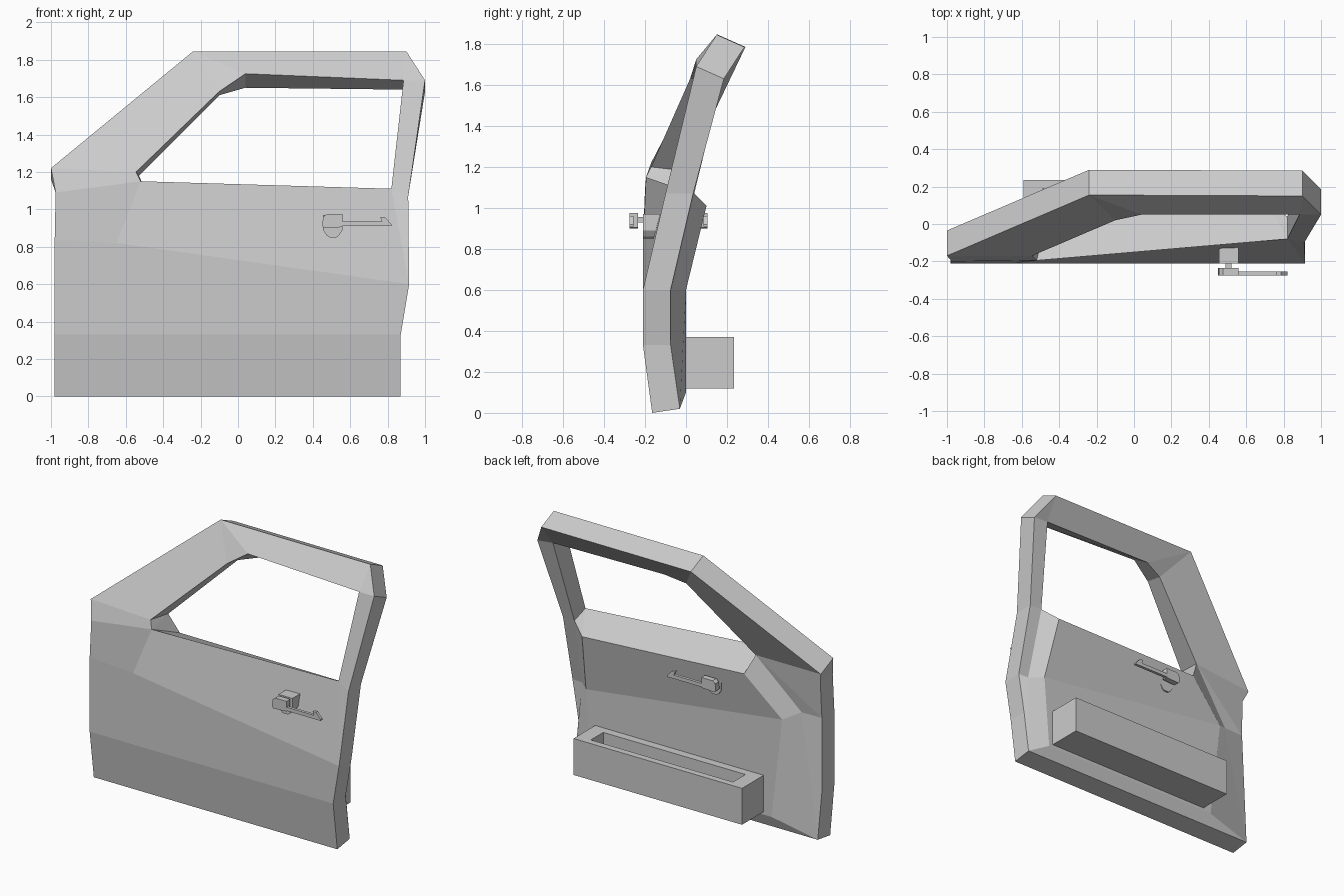
import bpy, bmesh
from mathutils import Vector

if "Cube" in bpy.data.objects:
    bpy.data.objects.remove(bpy.data.objects["Cube"])


def make_object(name, verts, faces):
    mesh = bpy.data.meshes.new(name)
    mesh.from_pydata([tuple(v) for v in verts], [], faces)
    bm = bmesh.new()
    bm.from_mesh(mesh)
    bmesh.ops.recalc_face_normals(bm, faces=bm.faces)
    bm.to_mesh(mesh)
    bm.free()
    obj = bpy.data.objects.new(name, mesh)
    bpy.context.collection.objects.link(obj)
    return obj


def prism(name, profile, y0, y1):
    """Extrude an (x, z) profile from y0 to y1."""
    n = len(profile)
    verts = [(x, y, z) for y in (y0, y1) for x, z in profile]
    faces = [list(range(n)), list(range(n, 2 * n))]
    faces += [(i, (i + 1) % n, n + (i + 1) % n, n + i) for i in range(n)]
    return make_object(name, verts, faces)


# Door shell: named loops joined by faces
# O = outer skin outline, anticlockwise from the bottom front corner
outer = [(-.98, -.165, 0), (.87, -.165, 0), (.87, -.21, .33), (.915, -.21, .6),
         (.91, -.10, 1.07), (1, .05, 1.69), (.9, .15, 1.845), (-.24, .155, 1.845),
         (-1, -.17, 1.22), (-.975, -.2, 1.09), (-.98, -.21, .84), (-.98, -.21, .33)]
# I = the same outline pushed back through the door thickness
inner = []
for i, p in enumerate(outer):
    drop = -.06 if 4 < i < 9 else (.02 if i < 2 else 0)
    inner.append(Vector(p) + Vector((0, .135, drop)))
# W = window edge outside, V = window edge inside
window = [(-.52, -.195, 1.15), (.82, -.08, 1.11), (.885, .05, 1.69),
          (.04, .05, 1.725), (-.1, .02, 1.63), (-.545, -.17, 1.2)]
window_in = [(.82, .04, 1.07), (.885, .18, 1.64), (.04, .18, 1.65),
             (-.1, .14, 1.61), (-.53, 0, 1.18)]
# K = raised trim panel, C = skin crease, R = foot of the trim bevel
panel = [(-.65, 0, .1), (.72, 0, .1), (.76, 0, .6), (.72, .1, 1.01),
         (-.47, .04, 1.05), (-.73, 0, .79)]
points = {}
for key, loop, start in (("O", outer, 0), ("I", inner, 0), ("W", window, 0),
                         ("V", window_in, 1), ("K", panel, 0),
                         ("C", [(-.65, -.21, .82)], 0),
                         ("R", [(.84, -.07, .6), (-.83, -.07, .84)], 0)):
    for i, p in enumerate(loop):
        points[key + str(i + start)] = p
index = {k: i for i, k in enumerate(points)}

skin = ["O0 O1 O2 O11", "O11 O2 O3 C0 O10", "C0 O3 W1 W0", "O3 O4 W1",
        "O4 O5 W2 W1", "O5 O6 W2", "O6 O7 W3 W2", "O7 W4 W3", "O7 O8 W5 W4",
        "O8 O9 W0 W5", "O9 O10 C0 W0"]
reveal = ["W1 W2 V2 V1", "W2 W3 V3 V2", "W3 W4 V4 V3", "W4 W5 V5 V4",
          "W5 W0 V5", "W0 K4 V5", "W0 W1 K3 K4", "W1 V1 K3"]
back = ["I0 I1 K1 K0", "I1 I2 I3 R0", "I1 R0 K2 K1", "I3 I4 V1 R0",
        "R0 V1 K3 K2", "I4 I5 V2 V1", "I5 I6 V2", "I6 I7 V3 V2", "I7 V4 V3",
        "I7 I8 V5 V4", "I8 I9 I10 V5", "I10 R1 V5", "R1 K5 K4 V5",
        "I10 I11 I0 R1", "R1 I0 K0 K5", "K0 K1 K2 K5", "K5 K2 K3 K4"]
edge = [f"O{i} O{(i + 1) % 12} I{(i + 1) % 12} I{i}" for i in range(12)]
faces = [[index[k] for k in f.split()] for f in skin + reveal + back + edge]
make_object("door_shell", points.values(), faces)

# Storage pocket: box with a sunken opening in the top
bm = bmesh.new()
bmesh.ops.create_cube(bm, size=1)
for v in bm.verts:
    v.co = Vector((.05 + v.co.x * 1.28, .1075 + v.co.y * .255, .245 + v.co.z * .25))
top = max(bm.faces, key=lambda f: f.calc_center_median().z)
bmesh.ops.inset_region(bm, faces=[top], thickness=.05)
for v in top.verts:
    v.co.x = -.49 if v.co.x < 0 else .59
    v.co.y = .055 if v.co.y < .1 else .19
floor = bmesh.ops.extrude_discrete_faces(bm, faces=[top])["faces"][0]
for v in floor.verts:
    v.co.z -= .2
bmesh.ops.recalc_face_normals(bm, faces=bm.faces)
mesh = bpy.data.meshes.new("storage_pocket")
bm.to_mesh(mesh)
bm.free()
bpy.context.collection.objects.link(bpy.data.objects.new("storage_pocket", mesh))

# Handles: same three parts outside, and reflected inside
mount = [(.455, .97), (.455, .89), (.475, .86), (.49, .85), (.525, .85),
         (.54, .86), (.56, .89), (.56, .97)]
stem = [(.49, .93), (.52, .93), (.52, .955), (.49, .955)]
grip = [(.45, .91), (.455, .96), (.475, .975), (.56, .975), (.56, .905), (.46, .9)]
lever = [(.55, .91), (.82, .91), (.82, .92), (.785, .96), (.76, .96),
         (.77, .935), (.55, .935)]
for side, dx, dz, flip in (("outer", 0, 0, False), ("inner", -.75, 0, True)):
    for part, profile, y0, y1 in (("mount", mount, -.21, -.12),
                                  ("stem", stem, -.24, -.2),
                                  ("grip", grip, -.275, -.235),
                                  ("lever", lever, -.275, -.255)):
        if flip:
            y0, y1 = -y0 - .17, -y1 - .17
        prism(f"{side}_handle_{part}", [(x + dx, z + dz) for x, z in profile], y0, y1)
